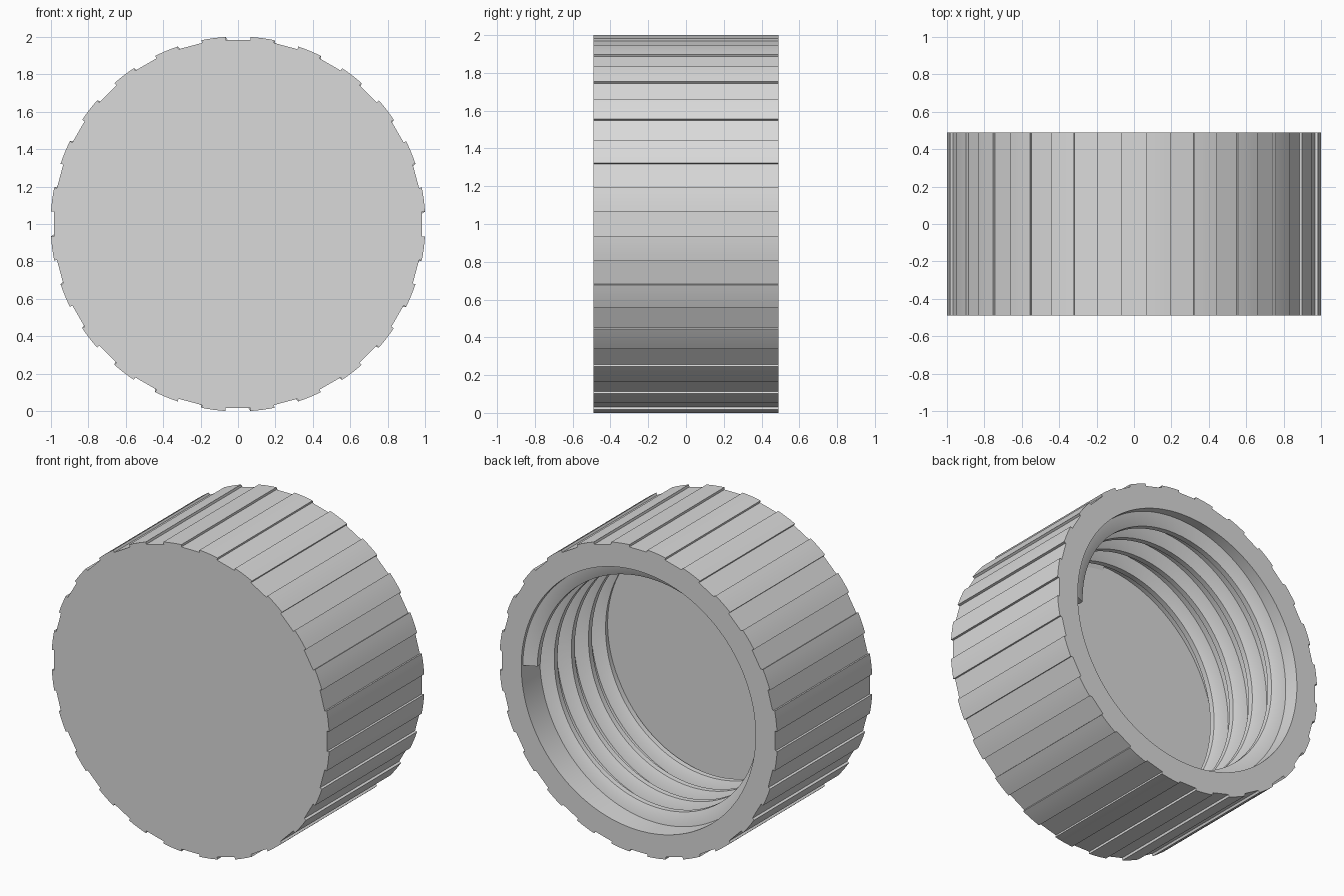
import bpy, bmesh
from math import radians, degrees, sin, cos, asin

if "Cube" in bpy.data.objects:
    bpy.data.objects.remove(bpy.data.objects["Cube"])

HALF = 0.49        # half the cap depth along y
FLOOR_Y = -0.285   # inside of the closed end
R_GRIP, R_NOTCH, R_WALL, R_CREST = 1.002, 0.987, 0.845, 0.765
RIBS = 24

grey = bpy.data.materials.new("light_grey_plastic")
grey.use_nodes = True
colour = (0.7, 0.7, 0.7, 1)
grey.diffuse_color = colour
grey.node_tree.nodes["Principled BSDF"].inputs["Base Color"].default_value = colour


def polar(r, angle, y):
    a = radians(angle)
    return (r * cos(a), y, 1 + r * sin(a))


def finish(name, bm):
    bmesh.ops.recalc_face_normals(bm, faces=bm.faces)
    mesh = bpy.data.meshes.new(name)
    bm.to_mesh(mesh)
    bm.free()
    mesh.materials.append(grey)
    obj = bpy.data.objects.new(name, mesh)
    bpy.context.collection.objects.link(obj)
    bpy.ops.object.select_all(action="DESELECT")
    obj.select_set(True)
    bpy.context.view_layer.objects.active = obj
    bpy.ops.object.shade_smooth_by_angle(angle=radians(30))


def bridge(bm, a, b):
    n = len(a)
    for i in range(n):
        j = (i + 1) % n
        bm.faces.new((a[i], a[j], b[j], b[i]))


# Cap body: ribbed outside with square-sided notches, round hollow inside
step = 360 / RIBS
edge = step / 4
notch = degrees(asin(R_GRIP * sin(radians(edge)) / R_NOTCH))
rib = [(R_NOTCH, -notch), (R_NOTCH, notch)]
rib += [(R_GRIP, edge + step / 2 * k / 4) for k in range(5)]
outline = [(r, a + step * i) for i in range(RIBS) for r, a in rib]
count = len(outline)
bore = [(R_WALL, -edge + 360 * i / count) for i in range(count)]

bm = bmesh.new()
rings = [[bm.verts.new(polar(r, a, y)) for r, a in shape]
         for shape, y in ((outline, -HALF), (outline, HALF), (bore, HALF), (bore, FLOOR_Y))]
for first, second in zip(rings, rings[1:]):
    bridge(bm, first, second)
bm.faces.new(rings[0])
bm.faces.new(rings[-1])
finish("cap_body", bm)

# Inner screw thread: narrow-crested section on a helix that runs out into the floor
PITCH, TURNS, SEGMENTS = 0.176, 4.25, 96
section = [(R_WALL + 0.02, 0.015), (R_WALL, 0.015), (R_CREST, 0.05),
           (R_CREST, 0.085), (R_WALL, 0.125), (R_WALL + 0.02, 0.125)]
bm = bmesh.new()
loops = []
for i in range(int(TURNS * SEGMENTS) + 1):
    turn = i / SEGMENTS
    loops.append([bm.verts.new(polar(r, 360 * turn, HALF - depth - PITCH * turn))
                  for r, depth in section])
for first, second in zip(loops, loops[1:]):
    bridge(bm, first, second)
bm.faces.new(loops[0])
bm.faces.new(loops[-1])
finish("screw_thread", bm)
